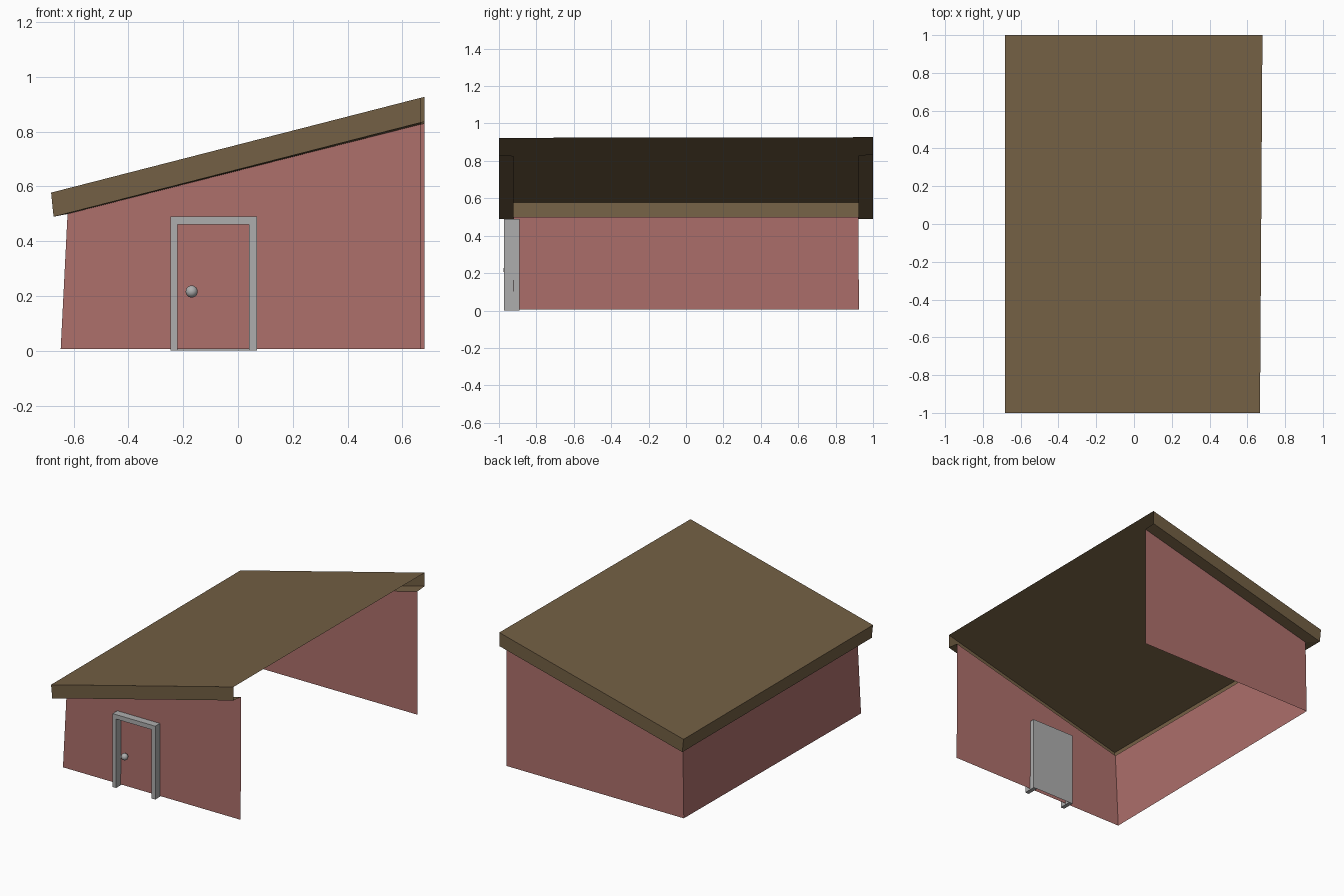
import bpy, bmesh
from mathutils import Matrix

if "Cube" in bpy.data.objects:
    bpy.data.objects.remove(bpy.data.objects["Cube"])


def paint(name, rgb):
    m = bpy.data.materials.new(name)
    m.diffuse_color = (*rgb, 1)
    m.use_nodes = True
    m.node_tree.nodes["Principled BSDF"].inputs["Base Color"].default_value = m.diffuse_color
    return m


def loft(name, rings, mat, cap=False):
    """Open strip of quads through rings ordered FR, FL, BL, BR; the right side stays open."""
    bm = bmesh.new()
    vs = [[bm.verts.new(p) for p in r] for r in rings]
    for a, b in zip(vs, vs[1:]):
        for i in range(3):
            bm.faces.new((a[i], b[i], b[i + 1], a[i + 1]))
    if cap:
        bm.faces.new(vs[-1][::-1])
    return finish(name, bm, mat)


def finish(name, bm, mat):
    me = bpy.data.meshes.new(name)
    bm.to_mesh(me)
    bm.free()
    ob = bpy.data.objects.new(name, me)
    bpy.context.collection.objects.link(ob)
    me.materials.append(mat)
    return ob


def ring(left, y, z_left, z_slope, front=0.667, back=0.68):
    """Four corners at depth +-y, rising to the right by z_slope."""
    def z(x):
        return z_left + (x - left) * z_slope
    return [(front, -y, z(front)), (left, -y, z_left), (left, y, z_left), (back, y, z(back))]


brick = paint("brick", (0.42, 0.16, 0.148))
roofing = paint("roofing", (0.172, 0.115, 0.058))
metal = paint("metal", (0.42, 0.42, 0.42))
PITCH = 0.2566

# Thin walls on three sides; the front left corner leans in more than the back one
wall_bottom = ring(-0.647, 0.924, 0.006, 0)
wall_bottom[2] = (-0.63, 0.923, 0.006)
wall_top = ring(-0.622, 0.922, 0.499, 0.254)
loft("walls", [wall_bottom, wall_top], brick)

# Hollow sloping roof: soffit, fascia, top sheet
eave = ring(-0.673, 1.0, 0.489, PITCH)
ridge = ring(-0.682, 1.0, 0.577, PITCH)
loft("roof", [wall_top, eave, ridge], roofing, cap=True)

# Door frame: U profile extruded through the wall, with a back panel
F, B = -0.972, -0.89
profile = [(-0.247, 0), (-0.22, 0), (-0.22, 0.46), (0.041, 0.46),
           (0.041, 0), (0.069, 0), (0.069, 0.49), (-0.247, 0.49)]
bm = bmesh.new()
face = bm.faces.new([bm.verts.new((x, F, z)) for x, z in profile])
ext = bmesh.ops.extrude_face_region(bm, geom=[face], use_keep_orig=True)
bmesh.ops.translate(bm, vec=(0, B - F, 0),
                    verts=[g for g in ext["geom"] if isinstance(g, bmesh.types.BMVert)])
bmesh.ops.recalc_face_normals(bm, faces=bm.faces)
finish("door_frame", bm, metal)

bm = bmesh.new()
bm.faces.new([bm.verts.new((x, B, z)) for x, z in
              ((-0.22, 0), (-0.22, 0.46), (0.041, 0.46), (0.041, 0))])
finish("door_back_panel", bm, metal)

# Door knob
bm = bmesh.new()
bmesh.ops.create_uvsphere(bm, u_segments=24, v_segments=12, radius=0.022,
                          matrix=Matrix.Translation((-0.169, -0.955, 0.216)))
for f in bm.faces:
    f.smooth = True
finish("door_knob", bm, metal)
